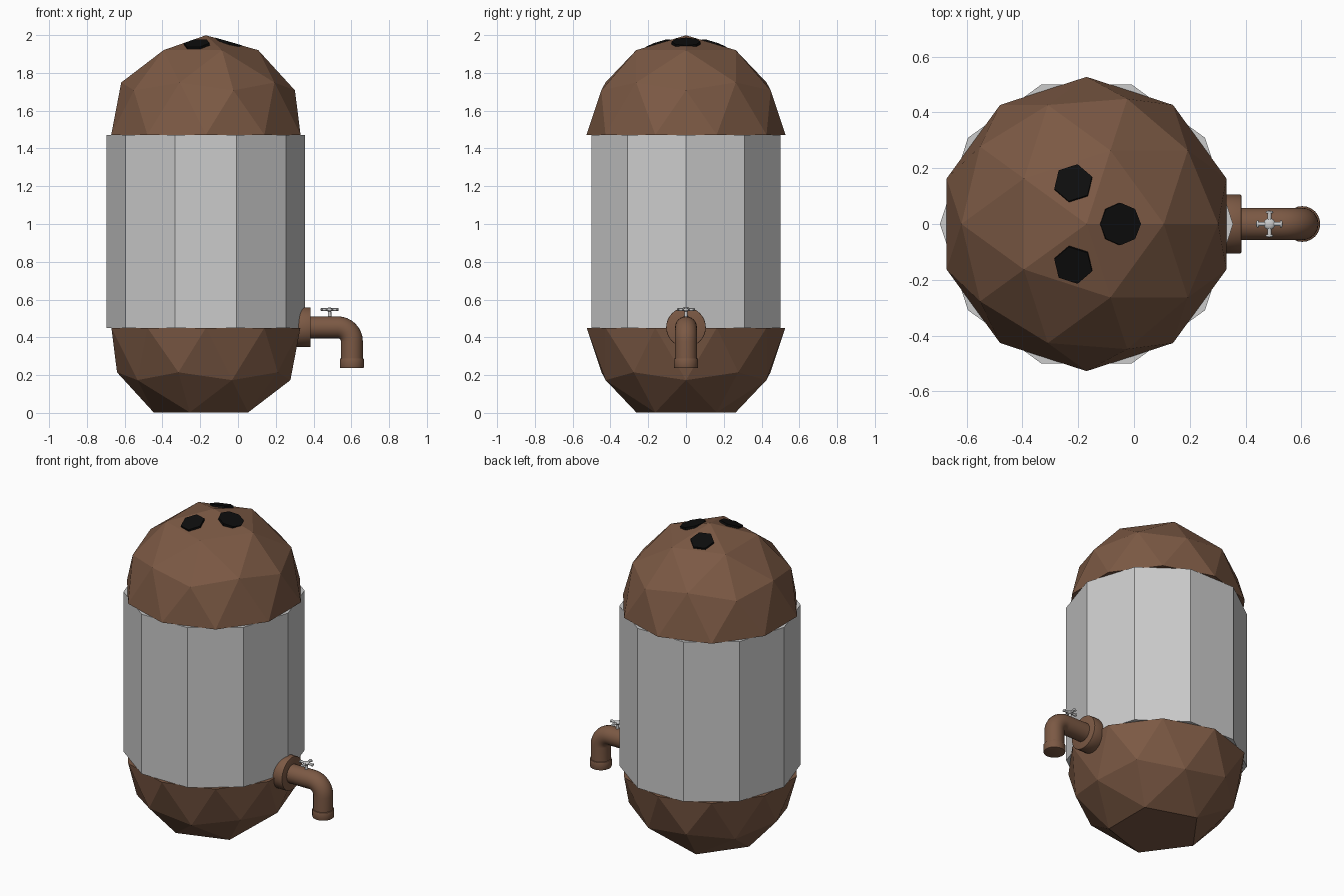
import bpy, bmesh, math
from mathutils import Vector, Matrix

if "Cube" in bpy.data.objects:
    bpy.data.objects.remove(bpy.data.objects["Cube"])

CX, R = -0.17, 0.526          # barrel axis and radius
LOW, HIGH = 0.45, 1.472       # heights where the domes meet the body
TZ, SX = 0.453, 0.603         # tap pipe height, spout axis


def material(name, rgb):
    m = bpy.data.materials.new(name)
    m.diffuse_color = (*rgb, 1)
    m.use_nodes = True
    m.node_tree.nodes["Principled BSDF"].inputs["Base Color"].default_value = m.diffuse_color
    return m


BROWN = material("brown", (0.20, 0.10, 0.058))
BLACK = material("black", (0.004, 0.004, 0.004))


def finish(name, bm, mat=None, smooth=False):
    bmesh.ops.recalc_face_normals(bm, faces=bm.faces)
    me = bpy.data.meshes.new(name)
    bm.to_mesh(me)
    bm.free()
    ob = bpy.data.objects.new(name, me)
    bpy.context.collection.objects.link(ob)
    if mat:
        me.materials.append(mat)
    if smooth:
        bpy.ops.object.select_all(action='DESELECT')
        ob.select_set(True)
        bpy.context.view_layer.objects.active = ob
        bpy.ops.object.shade_smooth_by_angle(angle=math.radians(40))
    return ob


def dome(name, z, side, radius):
    """Half of a low-poly icosphere; side is +1 for upper, -1 for lower."""
    bm = bmesh.new()
    bmesh.ops.create_icosphere(bm, subdivisions=2, radius=radius)
    bmesh.ops.bisect_plane(bm, geom=bm.verts[:] + bm.edges[:] + bm.faces[:], dist=1e-4,
                           plane_co=(0, 0, 0), plane_no=(0, 0, -side), clear_outer=True)
    if side < 0:   # remove the lowest point to leave a flat pentagonal foot
        low = min(bm.verts, key=lambda v: v.co.z)
        bmesh.ops.delete(bm, geom=[low], context='VERTS')
    bmesh.ops.holes_fill(bm, edges=[e for e in bm.edges if e.is_boundary], sides=0)
    bmesh.ops.translate(bm, verts=bm.verts, vec=(CX, 0, z))
    return finish(name, bm, BROWN)


def cylinder(name, centre, axis, r1, r2, depth, sides, mat=None, smooth=True, spin=0, bevel=0):
    bm = bmesh.new()
    bmesh.ops.create_cone(bm, cap_ends=True, segments=sides, radius1=r1, radius2=r2, depth=depth)
    if bevel:
        rim = [e for e in bm.edges if abs(e.verts[0].co.z - e.verts[1].co.z) < 1e-5]
        bmesh.ops.bevel(bm, geom=rim, offset=bevel, segments=2, profile=0.5, affect='EDGES')
    rot = Vector(axis).to_track_quat('Z', 'Y').to_matrix().to_4x4()
    bm.transform(Matrix.Translation(centre) @ rot @ Matrix.Rotation(spin, 4, 'Z'))
    return finish(name, bm, mat, smooth)


# Barrel: domed lid, ten-sided body, domed base
dome("lid", HIGH, 1, R + 0.001)
dome("base", LOW, -1, R)
cylinder("body", (CX, 0, (LOW + HIGH) / 2), (0, 0, 1), R - 0.001, R - 0.001, HIGH - LOW, 10,
         smooth=False, spin=math.radians(18))

# Three dark vent holes lying on the lid
for name, ang, dist, z, tilt, rad, sides in (
        ("vent_right", 0, 0.12, 1.958, 16, 0.076, 8),
        ("vent_back", 108, 0.153, 1.950, 19, 0.071, 6),
        ("vent_front", -108, 0.153, 1.950, 19, 0.071, 6)):
    bm = bmesh.new()
    bmesh.ops.create_cone(bm, cap_ends=True, segments=sides, radius1=rad, radius2=rad, depth=0.016)
    a = math.radians(ang)
    bm.transform(Matrix.Translation((CX + dist * math.cos(a), dist * math.sin(a), z))
                 @ Matrix.Rotation(a, 4, 'Z') @ Matrix.Rotation(math.radians(tilt), 4, 'Y')
                 @ Matrix.Rotation(0 if sides == 8 else math.radians(0), 4, 'Z'))
    finish(name, bm, BLACK)

# Tap flange and outlet collar
cylinder("tap_flange", (0.343, 0, TZ), (1, 0, 0), 0.105, 0.105, 0.084, 32, BROWN, bevel=0.004)
cylinder("spout_collar", (SX, 0, 0.263), (0, 0, 1), 0.064, 0.064, 0.052, 24, BROWN, bevel=0.006)

# Bent tap pipe: rings swept along a straight, a quarter turn and a drop
BEND = 0.075
path = [(0.36, TZ, 0)]
for i in range(9):
    t = math.radians(90 * i / 8)
    path.append((SX - BEND + BEND * math.sin(t), TZ - BEND + BEND * math.cos(t), t))
path.append((SX, 0.26, math.pi / 2))
bm = bmesh.new()
rings = []
for x, z, t in path:
    ring = []
    for k in range(24):
        a = 2 * math.pi * k / 24
        u = 0.058 * math.cos(a)
        ring.append(bm.verts.new((x + u * math.sin(t), 0.058 * math.sin(a), z + u * math.cos(t))))
    rings.append(ring)
for a, b in zip(rings, rings[1:]):
    for k in range(24):
        bm.faces.new((a[k], a[k - 1], b[k - 1], b[k]))
bm.faces.new(rings[0])
bm.faces.new(rings[-1])
finish("tap_pipe", bm, BROWN, True)

# Valve handle: stem, hub and four flared arms
HX, HZ = 0.485, 0.547
cylinder("valve_stem", (HX, 0, 0.525), (0, 0, 1), 0.010, 0.008, 0.05, 12)
bm = bmesh.new()
bmesh.ops.create_uvsphere(bm, u_segments=16, v_segments=8, radius=0.021)
bmesh.ops.scale(bm, verts=bm.verts, vec=(1, 1, 0.5))
bmesh.ops.translate(bm, verts=bm.verts, vec=(HX, 0, HZ))
finish("valve_hub", bm, None, True)
for i in range(4):
    d = Vector((math.cos(i * math.pi / 2), math.sin(i * math.pi / 2), 0))
    cylinder(f"valve_arm_{i + 1}", Vector((HX, 0, HZ)) + d * 0.028, d, 0.007, 0.008, 0.036, 10)
    bm = bmesh.new()
    bmesh.ops.create_uvsphere(bm, u_segments=12, v_segments=6, radius=1)
    bm.transform(Matrix.Translation(Vector((HX, 0, HZ)) + d * 0.042)
                 @ Matrix.Rotation(i * math.pi / 2, 4, 'Z')
                 @ Matrix.Diagonal((0.006, 0.014, 0.008, 1)))
    finish(f"valve_tip_{i + 1}", bm, None, True)
